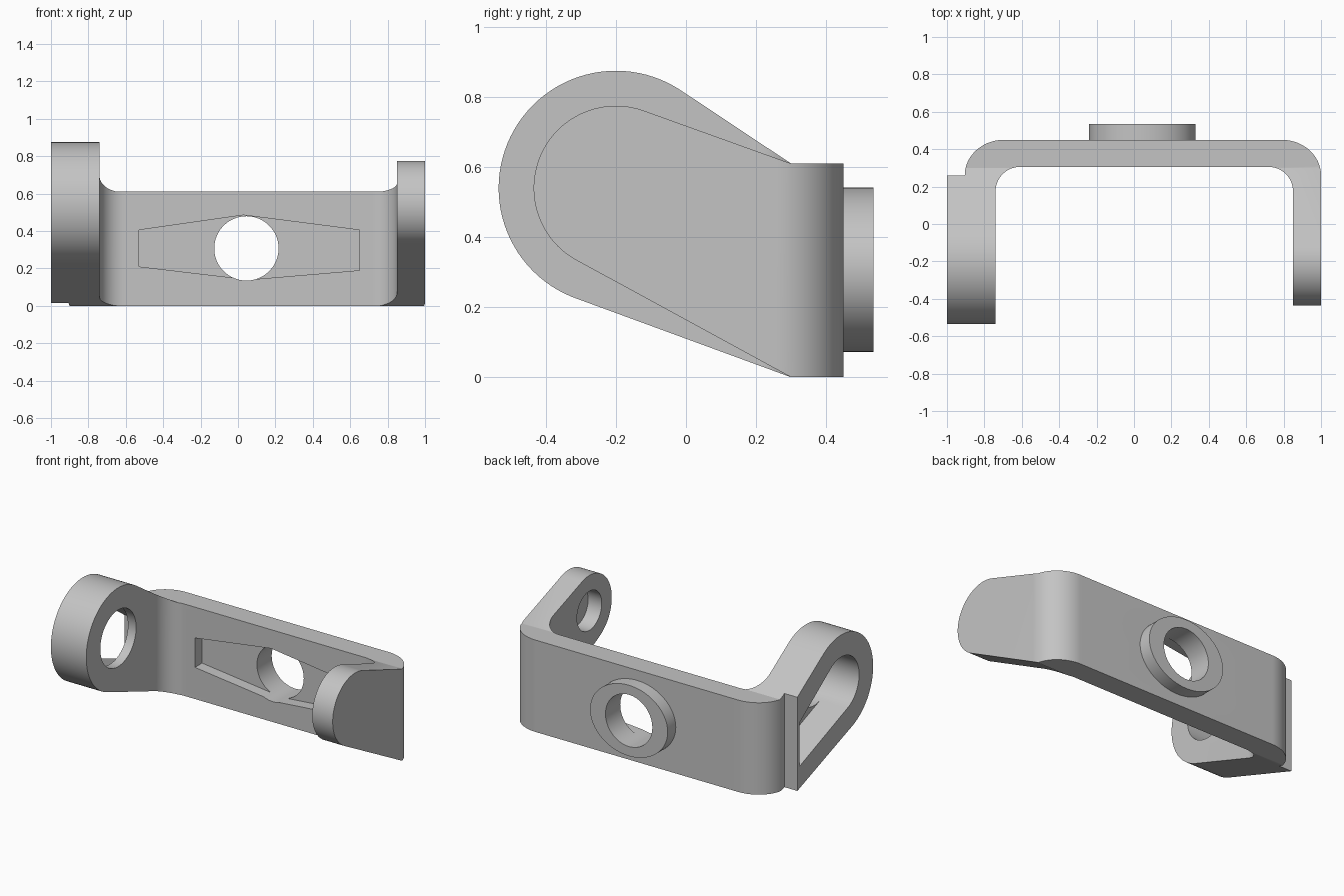
import bpy, bmesh, math
from mathutils import Vector
from mathutils.geometry import convex_hull_2d

if "Cube" in bpy.data.objects:
    bpy.data.objects.remove(bpy.data.objects["Cube"], do_unlink=True)

grey = bpy.data.materials.new("light_grey")
grey.use_nodes = True
grey.diffuse_color = (0.55, 0.55, 0.55, 1)
grey.node_tree.nodes["Principled BSDF"].inputs["Base Color"].default_value = grey.diffuse_color


def arc(cx, cy, rx, ry, start=0, end=360, steps=24):
    """Points on an ellipse arc, angles in degrees."""
    angles = [math.radians(start + (end - start) * i / steps) for i in range(steps + 1)]
    return [(cx + rx * math.cos(a), cy + ry * math.sin(a)) for a in angles]


def disc(cx, cy, rx, ry=None):
    return arc(cx, cy, rx, ry or rx, steps=96)[:-1]


def prism(name, points, axis, low, high):
    """Extrude a 2D outline along an axis; the outline uses the other two axes in order."""
    def place(p, h):
        co = list(p)
        co.insert("xyz".index(axis), h)
        return co
    bm = bmesh.new()
    base = bm.faces.new([bm.verts.new(place(p, low)) for p in points])
    top = bmesh.ops.extrude_face_region(bm, geom=[base])["geom"]
    step = Vector(place((0, 0), high - low))
    bmesh.ops.translate(bm, vec=step, verts=[g for g in top if isinstance(g, bmesh.types.BMVert)])
    bmesh.ops.recalc_face_normals(bm, faces=bm.faces)
    mesh = bpy.data.meshes.new(name)
    bm.to_mesh(mesh)
    bm.free()
    mesh.materials.append(grey)
    obj = bpy.data.objects.new(name, mesh)
    bpy.context.collection.objects.link(obj)
    return obj


def combine(target, tool, operation):
    """Apply a boolean and discard the tool."""
    mod = target.modifiers.new("shape", "BOOLEAN")
    mod.operation, mod.object, mod.solver = operation, tool, "EXACT"
    bpy.context.view_layer.objects.active = target
    bpy.ops.object.modifier_apply(modifier=mod.name)
    bpy.data.objects.remove(tool, do_unlink=True)


PIVOT = (-0.2, 0.54)
HEIGHT = 0.61
BEND = 0.3


def teardrop(radius):
    """Round arm end with tangents to the plate, running from plate top to plate bottom."""
    pts = disc(*PIVOT, radius) + [(BEND, 0), (BEND, HEIGHT)]
    hull = [pts[i] for i in convex_hull_2d([Vector(p) for p in pts])]
    area = sum(a[0] * b[1] - b[0] * a[1] for a, b in zip(hull, hull[1:] + hull[:1]))
    if area < 0:
        hull.reverse()
    k = hull.index((BEND, HEIGHT))
    return hull[k:] + hull[:k]


# U-shaped bracket seen from above
plan = [(-1, -0.6), (-0.74, -0.6)]
plan += arc(-0.61, 0.175, 0.13, 0.13, 180, 90)
plan += arc(0.72, 0.175, 0.13, 0.13, 90, 0)
plan += [(0.85, -0.6), (1, -0.6)]
plan += arc(0.79, 0.26, 0.21, 0.19, 0, 90)
plan += arc(-0.695, 0.26, 0.21, 0.19, 90, 180)
plan += [(-1, 0.26)]
bracket = prism("bracket", plan, "z", -0.1, 1)

# Side shape: large arm outline, then trim the narrower arm
large = teardrop(0.335)
combine(bracket, prism("side_shape", large + [(0.6, 0), (0.6, HEIGHT)], "x", -1.2, 1.2), "INTERSECT")
small = teardrop(0.235)
frame = [(BEND, -0.2), (-0.8, -0.2), (-0.8, 1.2), (BEND, 1.2)]
combine(bracket, prism("small_arm_trim", small + frame, "x", 0.3, 1.2), "DIFFERENCE")

# Oval boss on the back
MID = (0.045, 0.307)
combine(bracket, prism("boss", disc(*MID, 0.285, 0.235), "y", 0.4, 0.535), "UNION")

# Tapered recess on the inside of the plate, and the hole through it
recess = [(-0.53, 0.21), (0.06, 0.14), (0.65, 0.19), (0.65, 0.405), (0.03, 0.485), (-0.53, 0.405)]
combine(bracket, prism("recess", recess, "y", 0.1, 0.38), "DIFFERENCE")
combine(bracket, prism("plate_hole", disc(*MID, 0.172), "y", 0.1, 0.7), "DIFFERENCE")

# Large arm: outer pocket and through hole
pocket = disc(*PIVOT, 0.188) + [(0.235, 0.17), (0.235, 0.46)]
pocket = [pocket[i] for i in convex_hull_2d([Vector(p) for p in pocket])]
combine(bracket, prism("pocket", pocket, "x", -1.2, -0.8), "DIFFERENCE")
combine(bracket, prism("arm_hole", disc(*PIVOT, 0.188), "x", -0.9, -0.6), "DIFFERENCE")

# Small arm: blind hole on the inside
combine(bracket, prism("blind_hole", disc(*PIVOT, 0.13), "x", 0.6, 0.95), "DIFFERENCE")

bpy.ops.object.select_all(action="DESELECT")
bracket.select_set(True)
bpy.context.view_layer.objects.active = bracket
bpy.ops.object.shade_smooth_by_angle(angle=math.radians(25))
